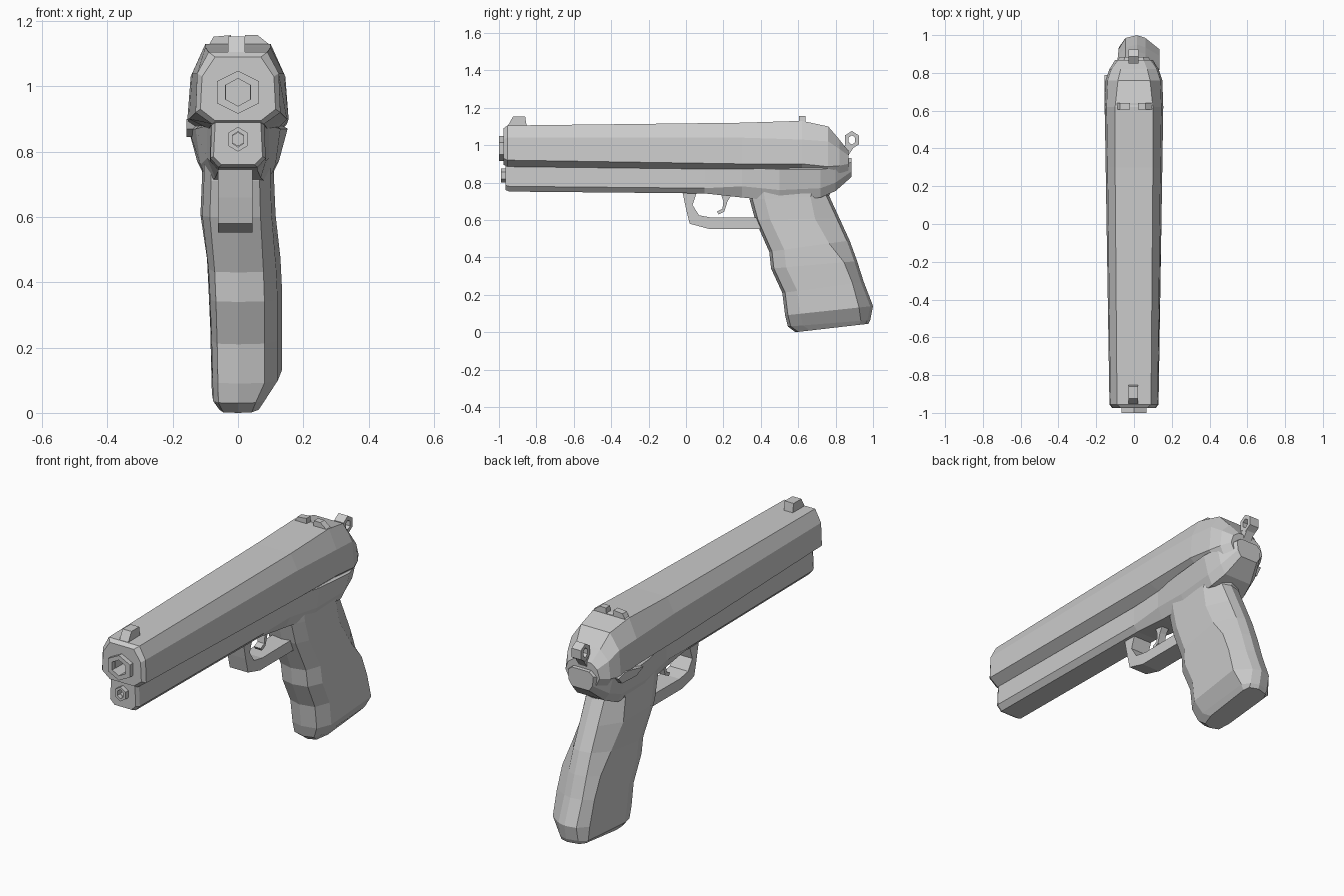
import bpy, bmesh, math
from mathutils import Vector

if "Cube" in bpy.data.objects:
    bpy.data.objects.remove(bpy.data.objects["Cube"])


def finish(name, bm):
    bmesh.ops.recalc_face_normals(bm, faces=bm.faces)
    me = bpy.data.meshes.new(name)
    bm.to_mesh(me)
    bm.free()
    ob = bpy.data.objects.new(name, me)
    bpy.context.collection.objects.link(ob)
    return ob


def loft(name, rings):
    """Skin a list of equal-length rings and cap both ends."""
    bm = bmesh.new()
    rs = [[bm.verts.new(p) for p in r] for r in rings]
    n = len(rs[0])
    for a, b in zip(rs, rs[1:]):
        for i in range(n):
            j = (i + 1) % n
            bm.faces.new((a[i], a[j], b[j], b[i]))
    bm.faces.new(rs[0])
    bm.faces.new(rs[-1])
    return finish(name, bm)


def body_ring(y, half):
    """Mirror a half section of (x, z) points across x = 0."""
    return [(x, y, z) for x, z in half] + [(-x, y, z) for x, z in reversed(half)]


def side_prism(name, pts, x0, x1, taper=1.0):
    """Extrude a (y, z) outline across x."""
    return loft(name, [[(x0, y, z) for y, z in pts], [(x1, y, z) for y, z in pts]])


def band(name, outer, inner, place, d0, d1, closed):
    """Flat strip between two outlines, extruded from d0 to d1."""
    bm = bmesh.new()
    rows = [[bm.verts.new(place(p, d)) for p, d in ((o, d0), (o, d1), (i, d1), (i, d0))]
            for o, i in zip(outer, inner)]
    pairs = list(zip(rows, rows[1:])) + ([(rows[-1], rows[0])] if closed else [])
    for a, b in pairs:
        for k in range(4):
            m = (k + 1) % 4
            bm.faces.new((a[k], a[m], b[m], b[k]))
    if not closed:
        bm.faces.new(rows[0])
        bm.faces.new(rows[-1])
    return finish(name, bm)


def poly(cx, cy, rx, ry, n=6, turn=math.pi / 6):
    return [(cx + rx * math.cos(turn + 2 * math.pi * i / n),
             cy + ry * math.sin(turn + 2 * math.pi * i / n)) for i in range(n)]


def along_x(p, d):
    return (d, p[0], p[1])


def along_y(p, d):
    return (p[0], d, p[1])


# Slide: faceted section that swells toward the rear and rounds off
slide = loft("slide", [body_ring(y, h) for y, h in (
    (-0.975, ((.07, 1.09), (.11, 1.03), (.115, .93), (.07, .895))),
    (-0.955, ((.09, 1.105), (.125, 1.04), (.13, .92), (.08, .885))),
    (0.30, ((.10, 1.12), (.14, 1.04), (.15, .90), (.09, .87))),
    (0.62, ((.10, 1.13), (.145, 1.03), (.155, .90), (.11, .86))),
    (0.76, ((.085, 1.10), (.14, 1.02), (.15, .885), (.12, .85))),
    (0.82, ((.07, 1.03), (.12, .98), (.13, .89), (.11, .85))),
    (0.868, ((.05, .97), (.085, .945), (.10, .90), (.08, .86))))])

# Frame: narrow dust cover in front, flaring into the grip tang
frame = loft("frame", [body_ring(y, h) for y, h in (
    (-0.965, ((.055, .92), (.07, .885), (.075, .785), (.05, .76))),
    (-0.945, ((.06, .93), (.08, .89), (.085, .78), (.06, .752))),
    (0.10, ((.06, .93), (.085, .88), (.085, .77), (.06, .742))),
    (0.30, ((.06, .93), (.095, .88), (.095, .78), (.07, .72))),
    (0.50, ((.06, .93), (.13, .87), (.115, .76), (.09, .70))),
    (0.72, ((.06, .93), (.152, .87), (.125, .77), (.10, .72))),
    (0.80, ((.06, .94), (.13, .88), (.11, .80), (.08, .755))),
    (0.885, ((.05, .93), (.075, .91), (.07, .86), (.05, .83))))])


# Grip: front y/z, back y/z, left and right width, panel setback
def grip_ring(yf, zf, yb, zb, wl, wr, back):
    pts = [(0, yf), (wr * .6, yf + .015), (wr * .9, yf + .08), (wr, yb - back), (.06, yb - .015), (.015, yb),
           (-.045, yb - .015), (-wl, yb - back), (-wl * .95, yf + .08), (-wl * .75, yf + .015)]
    return [(x, y, zf + (zb - zf) * (y - yf) / (yb - yf)) for x, y in pts]


loft("grip", [grip_ring(*s) for s in (
    (.33, .80, .80, .80, .11, .11, .10),
    (.34, .71, .765, .73, .11, .11, .10),
    (.37, .60, .82, .61, .115, .115, .13),
    (.445, .43, .875, .49, .095, .13, .11),
    (.455, .34, .915, .38, .09, .135, .07),
    (.515, .21, .95, .27, .085, .135, .06),
    (.53, .09, 1.0, .14, .082, .135, .075),
    (.545, .03, .985, .065, .08, .09, .05),
    (.585, .0, .975, .045, .06, .07, .05))])

# Trigger guard and trigger
band("trigger_guard",
     [(-.02, .755), (.0, .66), (.02, .58), (.12, .553), (.43, .553)],
     [(.06, .755), (.035, .68), (.07, .625), (.14, .612), (.43, .615)],
     along_x, -.062, .045, False)
side_prism("trigger", [(.18, .76), (.20, .70), (.195, .66), (.165, .645), (.175, .63),
                       (.205, .645), (.222, .70), (.26, .76)], -.022, .018)

# Muzzle ring and guide rod end, with shallow bores cut behind them
band("muzzle", poly(0, .982, .075, .066), poly(0, .982, .045, .042), along_y, -1.0, -.95, True)
band("guide_rod", poly(0, .838, .036, .038), poly(0, .838, .02, .024), along_y, -.988, -.95, True)
for part, z, r in ((slide, .982, .043), (frame, .838, .02)):
    hole = poly(0, z, r, r)
    cutter = loft(part.name + "_bore_cutter",
                  [[along_y(p, d) for p in hole] for d in (-1.1, -.87)])
    cutter.hide_render = True
    cutter.hide_viewport = True
    cut = part.modifiers.new("bore", 'BOOLEAN')
    cut.operation = 'DIFFERENCE'
    cut.solver = 'EXACT'
    cut.object = cutter

# Sights: front blade and notched rear block
side_prism("front_sight", [(-.96, 1.09), (-.925, 1.153), (-.86, 1.153), (-.85, 1.09)], -.03, .022)
rear = [(-.105, 1.10), (-.075, 1.152), (-.022, 1.157), (-.02, 1.128),
        (.02, 1.128), (.022, 1.157), (.06, 1.157), (.10, 1.125), (.105, 1.10)]
loft("rear_sight", [[(x, y, z) for x, z in rear] for y in (.605, .64)])

# Hammer: ring spur on a short stem
band("hammer_ring", poly(.887, 1.028, .043, .048), poly(.887, 1.028, .02, .025),
     along_x, -.03, .025, True)
side_prism("hammer_stem", [(.80, .93), (.855, .925), (.895, .985), (.86, 1.01)], -.026, .022)

# Safety lever lug on the left rear of the frame
side_prism("safety_lever", [(.58, .87), (.72, .90), (.79, .885), (.76, .85), (.64, .845)], -.157, -.12)
